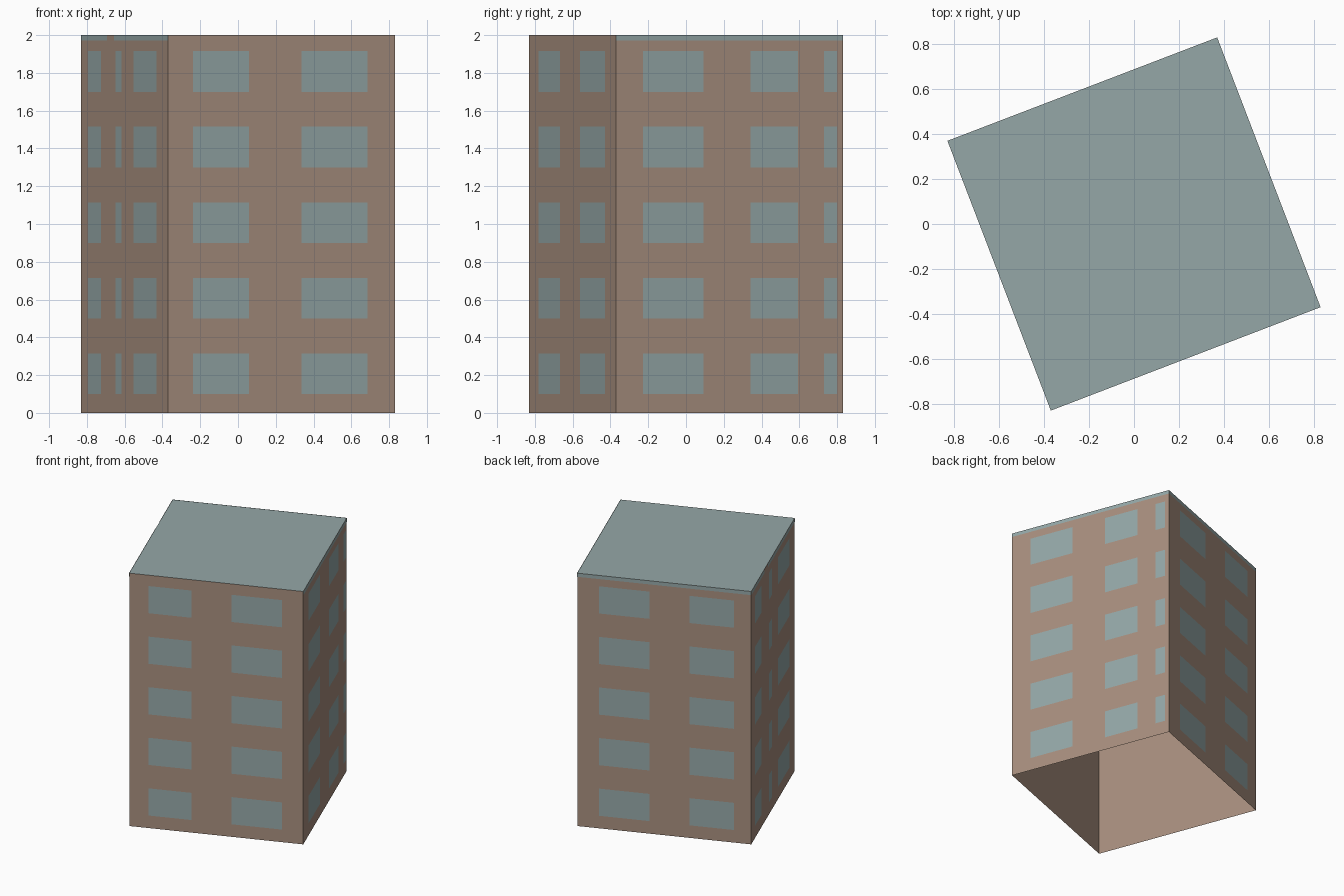
import bpy
from mathutils import Vector

cube = bpy.data.objects.get("Cube")
if cube:
    bpy.data.objects.remove(cube, do_unlink=True)


def material(name, rgb):
    m = bpy.data.materials.new(name)
    m.use_nodes = True
    m.diffuse_color = (*rgb, 1)
    m.node_tree.nodes["Principled BSDF"].inputs["Base Color"].default_value = (*rgb, 1)
    return m


brown = material("brown_wall", (0.39, 0.275, 0.21))
glass = material("grey_green", (0.30, 0.39, 0.39))


def sheet(name, quads, mat):
    """One object from a list of four-cornered flat faces."""
    verts = [p for q in quads for p in q]
    faces = [tuple(range(i, i + 4)) for i in range(0, len(verts), 4)]
    mesh = bpy.data.meshes.new(name)
    mesh.from_pydata(verts, [], faces)
    mesh.materials.append(mat)
    obj = bpy.data.objects.new(name, mesh)
    bpy.context.collection.objects.link(obj)
    return obj


HEIGHT = 2.0
corners = [Vector(c) for c in ((-0.37, -0.83, 0), (0.83, -0.37, 0),
                               (0.37, 0.83, 0), (-0.83, 0.37, 0))]


def wall_rect(a, b, u0, u1, z0, z1, out=0.0):
    """Rectangle on the wall from a to b, u as a fraction of its length."""
    along = b - a
    normal = along.cross(Vector((0, 0, 1))).normalized() * out
    return [a + along * u + normal + Vector((0, 0, z))
            for u, z in ((u0, z0), (u1, z0), (u1, z1), (u0, z1))]


# Window columns and top trim of each wall, as fractions of the wall length
walls = {
    "front": ([(0.11, 0.357), (0.587, 0.878)], []),
    "right": ([(0.117, 0.385), (0.592, 0.802), (0.917, 0.975)], [(0, 1)]),
    "back": ([(0.124, 0.416), (0.645, 0.9)], [(0, 1)]),
    "left": ([(0.08, 0.23), (0.4, 0.47), (0.605, 0.873)], [(0, 0.3), (0.38, 1)]),
}

for i, (side, (columns, trims)) in enumerate(walls.items()):
    a, b = corners[i], corners[(i + 1) % 4]
    # Wall
    sheet(side + "_wall", [wall_rect(a, b, 0, 1, 0, HEIGHT)], brown)
    # Five floors of windows
    sheet(side + "_windows",
          [wall_rect(a, b, u0, u1, 0.1 + 0.4 * floor, 0.315 + 0.4 * floor, 0.002)
           for floor in range(5) for u0, u1 in columns], glass)
    # Roof edge trim
    if trims:
        sheet(side + "_roof_trim",
              [wall_rect(a, b, u0, u1, 1.972, HEIGHT, 0.002) for u0, u1 in trims], glass)

# Flat roof; the underside stays open
sheet("roof", [[c + Vector((0, 0, HEIGHT)) for c in corners]], glass)
